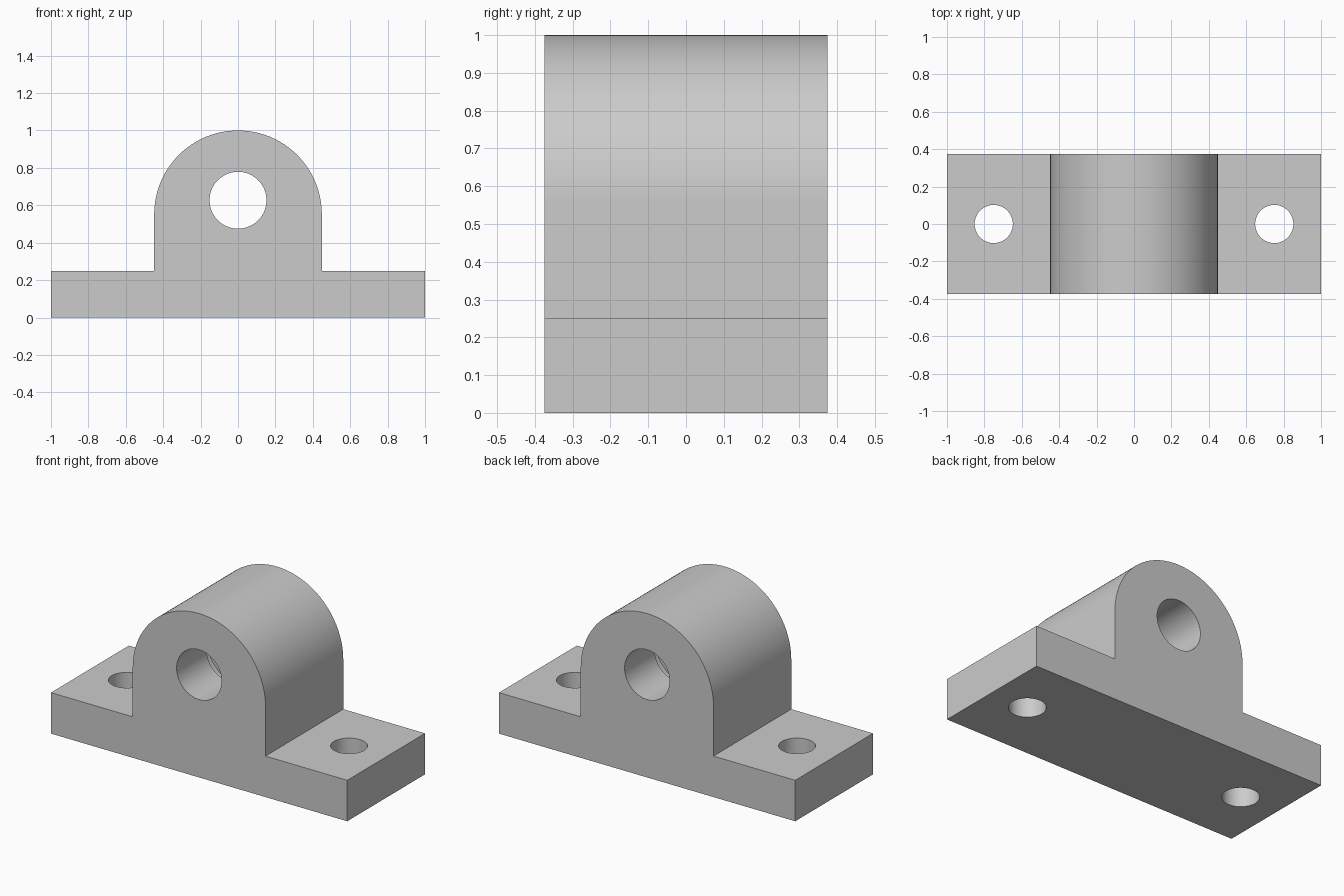
import bpy
import bmesh
from math import sin, cos, pi, radians

default = bpy.data.objects.get("Cube")
if default:
    bpy.data.objects.remove(default, do_unlink=True)

HALF_DEPTH = 0.375
BASE_TOP = 0.25
HUB_RADIUS = 0.448
HUB_Z = 1.0 - HUB_RADIUS
BORE_Z = 0.627

grey = bpy.data.materials.new("plain grey")
grey.use_nodes = True
colour = (0.6, 0.6, 0.6, 1.0)
grey.diffuse_color = colour
grey.node_tree.nodes["Principled BSDF"].inputs["Base Color"].default_value = colour


def extrude_profile(name, points):
    """Extrude an x-z outline through the full depth."""
    bm = bmesh.new()
    face = bm.faces.new([bm.verts.new((x, -HALF_DEPTH, z)) for x, z in points])
    result = bmesh.ops.extrude_face_region(bm, geom=[face])
    moved = [v for v in result["geom"] if isinstance(v, bmesh.types.BMVert)]
    bmesh.ops.translate(bm, verts=moved, vec=(0, 2 * HALF_DEPTH, 0))
    bmesh.ops.recalc_face_normals(bm, faces=bm.faces)
    mesh = bpy.data.meshes.new(name)
    bm.to_mesh(mesh)
    bm.free()
    obj = bpy.data.objects.new(name, mesh)
    bpy.context.collection.objects.link(obj)
    obj.data.materials.append(grey)
    return obj


def cut_cylinder(target, radius, length, location, rotation=(0, 0, 0)):
    """Subtract a round hole from the target."""
    bpy.ops.mesh.primitive_cylinder_add(vertices=96, radius=radius, depth=length,
                                        location=location, rotation=rotation)
    cutter = bpy.context.object
    cutter.name = "hole_cutter"
    cutter.hide_render = True
    cutter.data.materials.append(grey)
    mod = target.modifiers.new("hole", "BOOLEAN")
    mod.operation = "DIFFERENCE"
    mod.solver = "EXACT"
    mod.object = cutter
    bpy.context.view_layer.objects.active = target
    bpy.ops.object.modifier_apply(modifier=mod.name)
    bpy.data.objects.remove(cutter, do_unlink=True)


# Bearing block: flat foot with a round-topped hub
steps = 96
arc = [(HUB_RADIUS * cos(pi * i / steps), HUB_Z + HUB_RADIUS * sin(pi * i / steps))
       for i in range(steps + 1)]
outline = [(-1, 0), (1, 0), (1, BASE_TOP), (HUB_RADIUS, BASE_TOP)]
outline += arc + [(-HUB_RADIUS, BASE_TOP), (-1, BASE_TOP)]
block = extrude_profile("bearing_block", outline)

# Shaft bore with a wider pocket in the middle
along_y = (radians(90), 0, 0)
cut_cylinder(block, 0.152, 1.0, (0, 0, BORE_Z), along_y)
cut_cylinder(block, 0.28, 0.17, (0, 0, BORE_Z), along_y)

# Mounting holes through the foot
for side in (-1, 1):
    cut_cylinder(block, 0.102, 1.0, (side * 0.75, 0, 0))

# Smooth the curved walls, keep the edges sharp
bpy.ops.object.select_all(action="DESELECT")
block.select_set(True)
bpy.context.view_layer.objects.active = block
bpy.ops.object.shade_smooth_by_angle(angle=radians(30))
